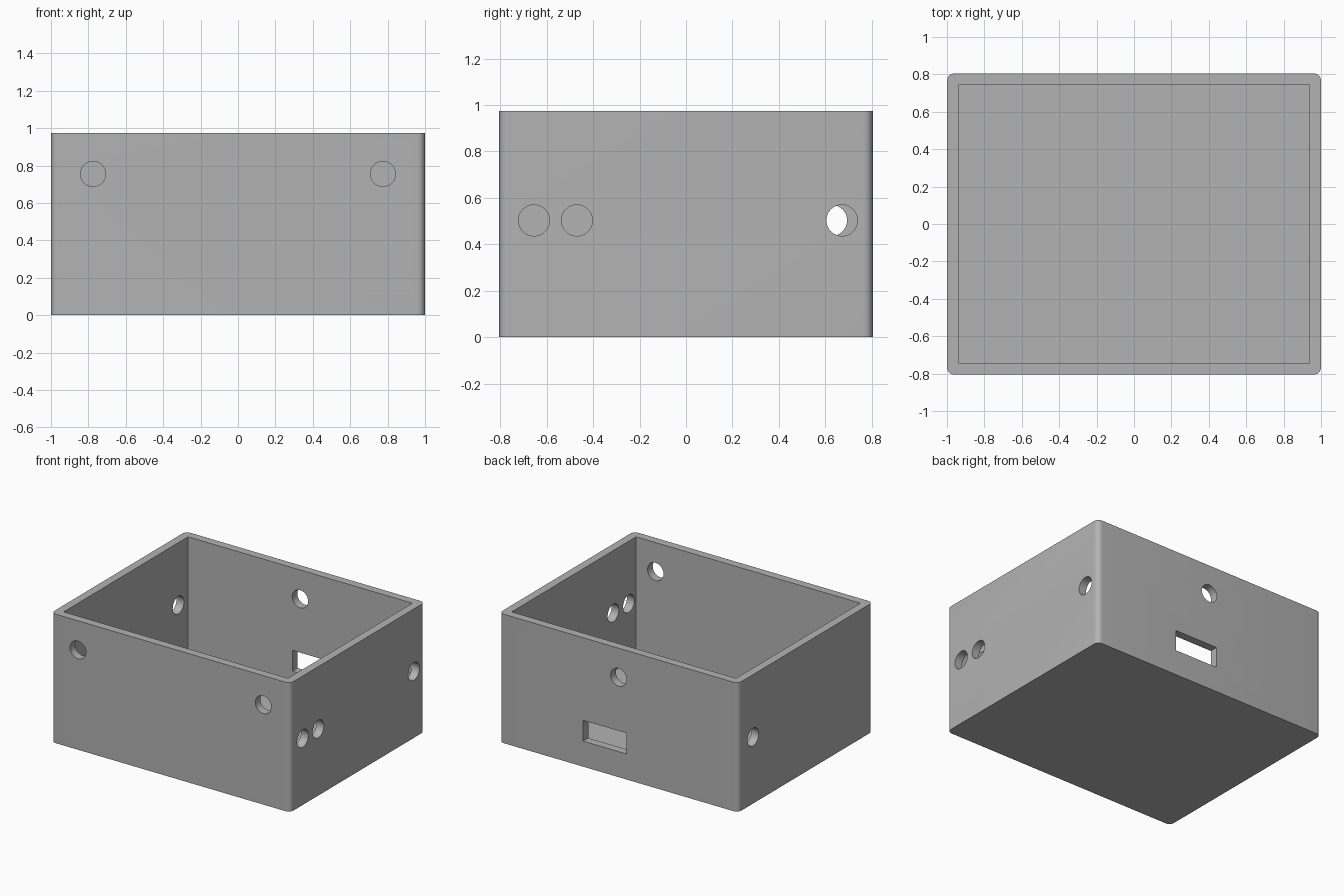
import bpy, bmesh
from math import radians
from mathutils import Matrix, Vector

if "Cube" in bpy.data.objects:
    bpy.data.objects.remove(bpy.data.objects["Cube"], do_unlink=True)

WIDTH, DEPTH, HEIGHT = 2.0, 1.61, 0.975
WALL, CORNER, HOLE = 0.062, 0.04, 0.067

grey = bpy.data.materials.new("plain grey")
grey.use_nodes = True
grey.diffuse_color = (0.45, 0.45, 0.45, 1)
grey.node_tree.nodes["Principled BSDF"].inputs["Base Color"].default_value = grey.diffuse_color


def finish(name, bm):
    mesh = bpy.data.meshes.new(name)
    bm.to_mesh(mesh)
    bm.free()
    mesh.materials.append(grey)
    obj = bpy.data.objects.new(name, mesh)
    bpy.context.collection.objects.link(obj)
    return obj


def block(name, low, high, corner=0):
    """Box between two corners, with optional rounded upright edges."""
    low, high = Vector(low), Vector(high)
    bm = bmesh.new()
    bmesh.ops.create_cube(bm, size=1, matrix=Matrix.Translation((low + high) / 2)
                          @ Matrix.Diagonal((*(high - low), 1)))
    if corner:
        upright = [e for e in bm.edges if abs(e.verts[0].co.z - e.verts[1].co.z) > 0.1]
        bmesh.ops.bevel(bm, geom=upright, offset=corner, segments=8,
                        profile=0.5, affect='EDGES')
    return finish(name, bm)


def drill(name, centre, axis):
    """Round cutter passing through one wall along the given axis."""
    turn = Matrix.Rotation(radians(90), 4, 'Y' if axis == 'X' else 'X')
    bm = bmesh.new()
    bmesh.ops.create_cone(bm, cap_ends=True, segments=48, radius1=HOLE, radius2=HOLE,
                          depth=0.3, matrix=Matrix.Translation(centre) @ turn)
    return finish(name, bm)


x, y = WIDTH / 2, DEPTH / 2

# Outer body with rounded upright corners
box = block("open_box", (-x, -y, 0), (x, y, HEIGHT), CORNER)

# Hollow interior with square corners
cutters = [block("interior_cutter", (WALL - x, WALL - y, WALL),
                 (x - WALL, y - WALL, HEIGHT + 0.2))]

# Round holes: two in front, one behind, three on the right wall, one on the left
for px, py in ((-0.775, -y), (0.775, -y), (0, y)):
    cutters.append(drill("hole_cutter", (px, py, 0.755), 'Y'))
for px, py in ((x, -0.655), (x, -0.47), (x, 0.672), (-x, 0.627)):
    cutters.append(drill("hole_cutter", (px, py, 0.503), 'X'))

# Rectangular port in the back wall
cutters.append(block("port_cutter", (-0.065, y - 0.15, 0.193), (0.297, y + 0.15, 0.35)))

# Cut everything, then discard the cutters
for cutter in cutters:
    cutter.hide_render = True
    cut = box.modifiers.new("cut", 'BOOLEAN')
    cut.operation, cut.solver, cut.object = 'DIFFERENCE', 'EXACT', cutter
bpy.context.view_layer.update()
graph = bpy.context.evaluated_depsgraph_get()
result = bpy.data.meshes.new_from_object(box.evaluated_get(graph))
box.modifiers.clear()
box.data = result
result.materials.clear()
result.materials.append(grey)
for polygon in result.polygons:
    polygon.material_index = 0
for cutter in cutters:
    bpy.data.objects.remove(cutter, do_unlink=True)

# Smooth the round surfaces, keep the edges sharp
bpy.ops.object.select_all(action='DESELECT')
box.select_set(True)
bpy.context.view_layer.objects.active = box
bpy.ops.object.shade_smooth_by_angle(angle=radians(30))
